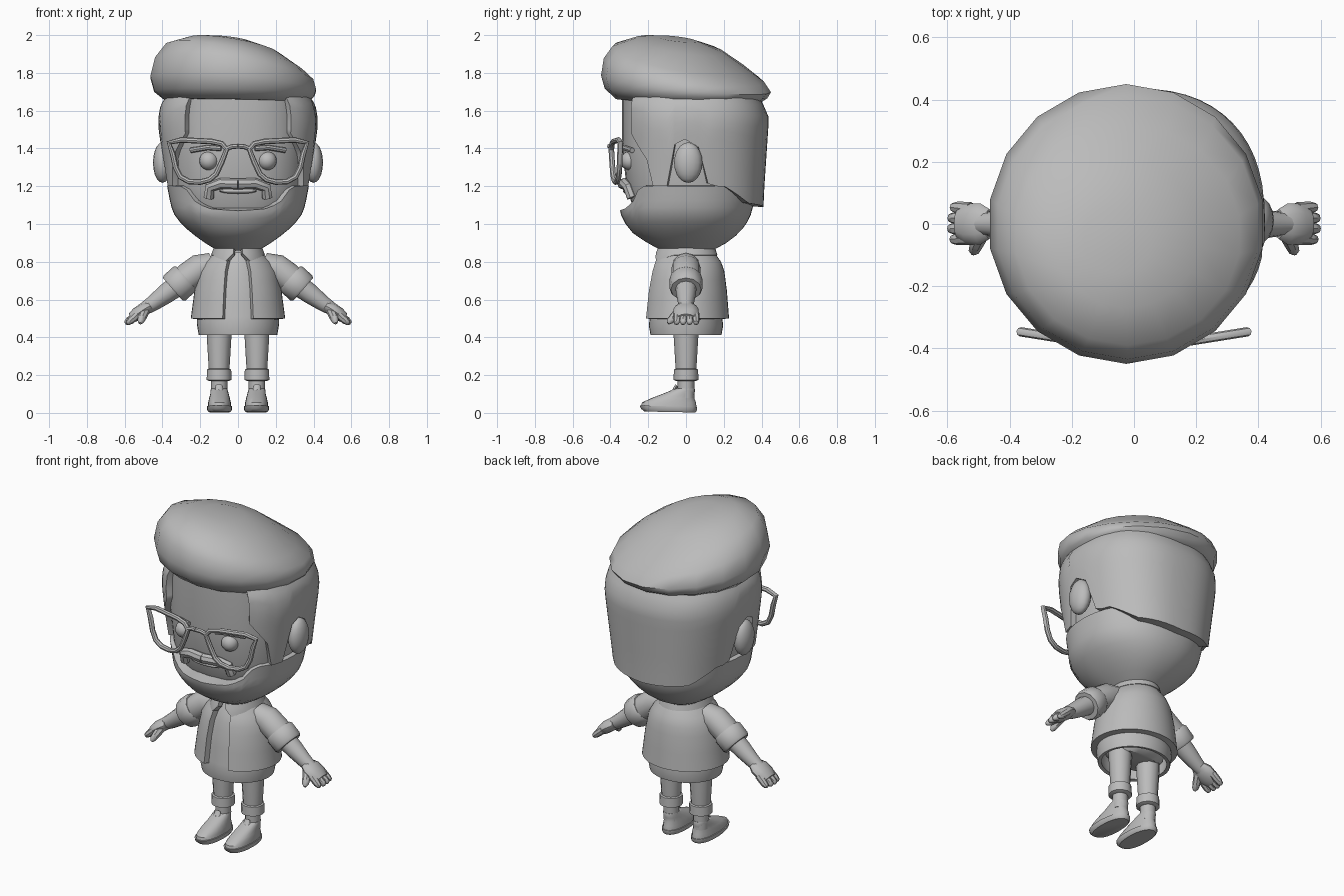
import bpy, bmesh
from math import sin, cos, radians, copysign
from mathutils import Vector, Matrix

if "Cube" in bpy.data.objects:
    bpy.data.objects.remove(bpy.data.objects["Cube"])

grey = bpy.data.materials.new("plain grey")
grey.use_nodes = True
grey.diffuse_color = (0.5, 0.5, 0.5, 1)
grey.node_tree.nodes["Principled BSDF"].inputs["Base Color"].default_value = (0.5, 0.5, 0.5, 1)


def finish(ob, mirror=False, thick=0, angle=40):
    """Apply modifiers, material and shading."""
    if thick:
        mod = ob.modifiers.new("thickness", "SOLIDIFY")
        mod.thickness = thick
        mod.offset = -1
    if mirror:
        mod = ob.modifiers.new("other side", "MIRROR")
        mod.use_mirror_merge = False
    bpy.ops.object.select_all(action="DESELECT")
    ob.select_set(True)
    bpy.context.view_layer.objects.active = ob
    bpy.ops.object.convert(target="MESH")
    ob = bpy.context.view_layer.objects.active
    ob.data.materials.clear()
    ob.data.materials.append(grey)
    bpy.ops.object.shade_smooth_by_angle(angle=radians(angle))
    return ob


def from_bmesh(name, bm, **options):
    mesh = bpy.data.meshes.new(name)
    bm.to_mesh(mesh)
    bm.free()
    ob = bpy.data.objects.new(name, mesh)
    bpy.context.collection.objects.link(ob)
    return finish(ob, **options)


def lerp_table(table, key):
    """Straight-line lookup in rows of (key, values...)."""
    if key <= table[0][0]:
        return table[0][1:]
    for low, high in zip(table, table[1:]):
        if key <= high[0]:
            t = (key - low[0]) / (high[0] - low[0])
            return [p + (q - p) * t for p, q in zip(low[1:], high[1:])]
    return table[-1][1:]


def oval(degrees, power):
    """Point on a unit squarish oval; zero degrees is the front."""
    s, c = sin(radians(degrees)), cos(radians(degrees))
    return copysign(abs(s) ** (2 / power), s), -copysign(abs(c) ** (2 / power), c)


def skin_rings(bm, rings):
    """Bridge closed rings of points and cap both ends."""
    rows = [[bm.verts.new(p) for p in ring] for ring in rings]
    for a, b in zip(rows, rows[1:]):
        for i in range(len(a)):
            j = (i + 1) % len(a)
            bm.faces.new((a[i], a[j], b[j], b[i]))
    bm.faces.new(rows[0][::-1])
    bm.faces.new(rows[-1])
    bmesh.ops.recalc_face_normals(bm, faces=bm.faces)


def loft(name, rows, sides=20, power=2, **options):
    """Stack of ovals: (cx, cy, z, rx, ry, slope along x, slope along y)."""
    rings = []
    for row in rows:
        cx, cy, z, rx, ry, sx, sy = (list(row) + [0, 0])[:7]
        ring = []
        for i in range(sides):
            u, v = oval(360 * i / sides, power)
            x, y = cx + rx * u, cy + ry * v
            ring.append((x, y, z + sx * x + sy * y))
        rings.append(ring)
    bm = bmesh.new()
    skin_rings(bm, rings)
    return from_bmesh(name, bm, **options)


def shell(name, profile, start, low, high, thick, columns=36, rows=7, power=2):
    """Thick wall around z; profile is (z, rx, front ry, back ry)."""
    bm = bmesh.new()
    grid = []
    for r in range(rows + 1):
        line = []
        for c in range(columns + 1):
            a = start + (360 - 2 * start) * c / columns
            side = min(a, 360 - a)
            bottom, top = lerp_table(low, side)[0], lerp_table(high, side)[0]
            z = bottom + (top - bottom) * r / rows
            rx, front, back = lerp_table(profile, z)
            u, v = oval(a, power)
            line.append(bm.verts.new((rx * u, v * (front if v < 0 else back), z)))
        grid.append(line)
    for a, b in zip(grid, grid[1:]):
        for c in range(columns):
            bm.faces.new((a[c], a[c + 1], b[c + 1], b[c]))
    bmesh.ops.remove_doubles(bm, verts=bm.verts, dist=0.0005)
    return from_bmesh(name, bm, thick=thick)


def limb(name, points, wide=1, sides=12, mirror=True):
    """Round limb through (x, y, z, radius), scaled along y by wide."""
    along = (Vector(points[-1][:3]) - Vector(points[0][:3])).normalized()
    u = Vector((0, 1, 0))
    u = (u - along * u.dot(along)).normalized()
    v = along.cross(u)
    rings = []
    for *p, r in points:
        turns = [radians(360 * i / sides) for i in range(sides)]
        rings.append([Vector(p) + u * (r * wide * cos(t)) + v * (r * sin(t)) for t in turns])
    bm = bmesh.new()
    skin_rings(bm, rings)
    return from_bmesh(name, bm, mirror=mirror)


def ball(name, centre, size, mirror=True):
    bm = bmesh.new()
    place = Matrix.Translation(centre) @ Matrix.Diagonal((*size, 1))
    bmesh.ops.create_uvsphere(bm, u_segments=16, v_segments=10, radius=1, matrix=place)
    return from_bmesh(name, bm, mirror=mirror)


def tube(name, points, radius, closed=False):
    curve = bpy.data.curves.new(name, "CURVE")
    curve.dimensions = "3D"
    curve.bevel_depth = radius
    curve.bevel_resolution = 2
    curve.use_fill_caps = True
    spline = curve.splines.new("POLY")
    spline.points.add(len(points) - 1)
    for knot, p in zip(spline.points, points):
        knot.co = (*p, 1)
    spline.use_cyclic_u = closed
    ob = bpy.data.objects.new(name, curve)
    bpy.context.collection.objects.link(ob)
    return finish(finish(ob), mirror=True)


# Head, beard and hair
loft("face", [(0, 0, .9, .1, .1), (0, 0, 1, .25, .24), (0, 0, 1.1, .33, .285), (0, 0, 1.2, .35, .315),
              (0, 0, 1.4, .365, .338), (0, 0, 1.7, .36, .338)], sides=32, power=2.4)
jaw = [(.86, .11, .13, .14), (.9, .175, .205, .215), (.95, .245, .28, .28), (1, .3, .32, .32),
       (1.06, .345, .35, .348), (1.12, .36, .345, .36), (1.2, .375, .35, .37)]
shell("beard", jaw, 0, [(0, .86)], [(0, 1.07), (22, 1.08), (36, 1.11), (45, 1.18), (52, 1.2)], .07,
      columns=48, rows=9, power=2.2)
hair = [(1.09, .365, .345, .41), (1.2, .38, .345, .415), (1.5, .42, .355, .435), (1.56, .422, .355, .44),
        (1.63, .41, .355, .41), (1.69, .37, .34, .38)]
shell("side_hair", hair, 38, [(38, 1.48), (48, 1.41), (58, 1.34), (63, 1.2), (77, 1.2), (83, 1.42), (90, 1.45),
                              (96, 1.41), (103, 1.2), (115, 1.2), (140, 1.11), (180, 1.09)],
      [(0, 1.69)], .06, columns=44, rows=10, power=2.4)
loft("quiff", [(-.01, .01, 1.65, .385, .38, -.02, -.03), (-.02, 0, 1.69, .43, .43, -.03, -.06),
               (-.025, 0, 1.74, .445, .45, -.08, -.1), (-.02, -.01, 1.81, .425, .425, -.14, -.15),
               (-.02, -.035, 1.87, .365, .355, -.19, -.17), (-.025, -.035, 1.935, .24, .235, -.17, -.16),
               (-.05, -.05, 1.968, .11, .11, -.12, -.12)], sides=18, angle=60)

# Face features
ball("ears", (.4, .012, 1.325), (.05, .075, .107))
ball("eyes", (.155, -.297, 1.335), (.05, .05, .05))
tube("eyebrows", [(.09, -.345, 1.4), (.16, -.33, 1.405), (.25, -.285, 1.39)], .014)
tube("moustache", [(.155, -.285, 1.14), (.148, -.305, 1.195), (.09, -.325, 1.215), (0, -.335, 1.212)], .029)
ball("lower_lip", (0, -.31, 1.175), (.1, .025, .015), mirror=False)


def on_lens(x, z):
    return (x, -.405 + .16 * x, z)


rim = [(.06, 1.395), (.085, 1.425), (.14, 1.437), (.2, 1.44), (.3, 1.445), (.365, 1.43), (.345, 1.37),
       (.33, 1.3), (.305, 1.25), (.26, 1.225), (.2, 1.222), (.15, 1.235), (.115, 1.265), (.085, 1.33)]
tube("glasses_rims", [on_lens(x, z) for x, z in rim], .015, closed=True)
tube("glasses_bridge", [on_lens(.07, 1.395), on_lens(.03, 1.41), on_lens(0, 1.412)], .013)

# Torso
loft("neck", [(0, 0, .78, .1, .1), (0, 0, .92, .1, .1)])
shirt = [(.413, .208, .188, .188), (.45, .217, .198, .198), (.52, .215, .19, .19), (.65, .195, .175, .175),
         (.78, .155, .148, .148), (.85, .1, .11, .11)]
shell("shirt", shirt, 0, [(0, .413)], [(0, .85)], .02, rows=9)
loft("trouser_hips", [(0, 0, .43, .15, .09), (0, 0, .47, .18, .14), (0, 0, .56, .185, .16)])
vest = [(.5, .25, .224, .228), (.65, .23, .207, .216), (.75, .208, .187, .203), (.81, .172, .168, .182),
        (.85, .125, .14, .15)]
shell("open_vest", vest, 19, [(0, .5)], [(0, .85)], .035)
collar = [(.79, .15, .178, .18), (.83, .145, .168, .168), (.872, .13, .152, .155)]
shell("collar", collar, 10, [(10, .845), (30, .792), (45, .815), (65, .835)], [(0, .872)], .03, rows=3)

# Arms
limb("sleeves", [(.12, 0, .785, .07), (.2, 0, .765, .078), (.27, 0, .715, .078), (.32, 0, .675, .075)])
limb("sleeve_cuffs", [(.275, 0, .715, .08), (.285, 0, .707, .088), (.335, 0, .662, .088),
                      (.345, 0, .654, .08), (.345, 0, .654, .05)])
limb("forearms", [(.3, 0, .69, .058), (.38, 0, .632, .053), (.45, 0, .58, .042), (.5, 0, .548, .034)])
limb("palms", [(.465, 0, .567, .026), (.495, 0, .55, .036), (.535, 0, .522, .036), (.565, 0, .502, .026)], 1.85)
for number, y in enumerate((-.046, -.014, .018, .05)):
    tip = .6 - abs(y) * .25
    limb(f"finger_{number + 1}", [(.525, y * .95, .526, .023), (tip - .02, y * 1.05, .489, .02),
                                  (tip - .004, y * 1.08, .476, .014), (tip, y * 1.08, .472, .006)], sides=8)
limb("thumbs", [(.49, -.03, .545, .026), (.507, -.065, .507, .023), (.515, -.086, .485, .018),
                (.518, -.095, .474, .008)], sides=8)

# Legs
limb("trouser_legs", [(.1, 0, .5, .068), (.1, 0, .4, .065), (.1, 0, .2, .053)])
limb("trouser_cuffs", [(.1, 0, .235, .052), (.1, 0, .23, .064), (.1, 0, .175, .066), (.1, 0, .168, .05)])
limb("ankles", [(.1, 0, .2, .044), (.1, 0, .08, .044)])

# Shoes
loft("shoe_soles", [(.098, -.085, .003, .058, .135, 0, -.02), (.098, -.09, .015, .067, .148, 0, -.03),
                    (.098, -.093, .032, .067, .152, 0, -.03)], mirror=True, power=2.3)
loft("shoes", [(.098, -.092, .025, .062, .148), (.098, -.09, .055, .06, .143), (.098, -.07, .078, .055, .114),
               (.098, -.04, .1, .049, .085), (.1, -.012, .122, .045, .06), (.1, -.005, .128, .043, .05)],
     mirror=True, power=2.2)
limb("shoe_tongues", [(.1, -.12, .072, .022), (.1, -.07, .104, .024), (.1, -.05, .145, .018)], .5, sides=8)
for number in range(3):
    y, z = -.125 + number * .028, .08 + number * .017
    tube(f"lace_{number + 1}", [(.065, y + .012, z - .012), (.1, y, z + .004), (.135, y + .012, z - .012)], .007)
